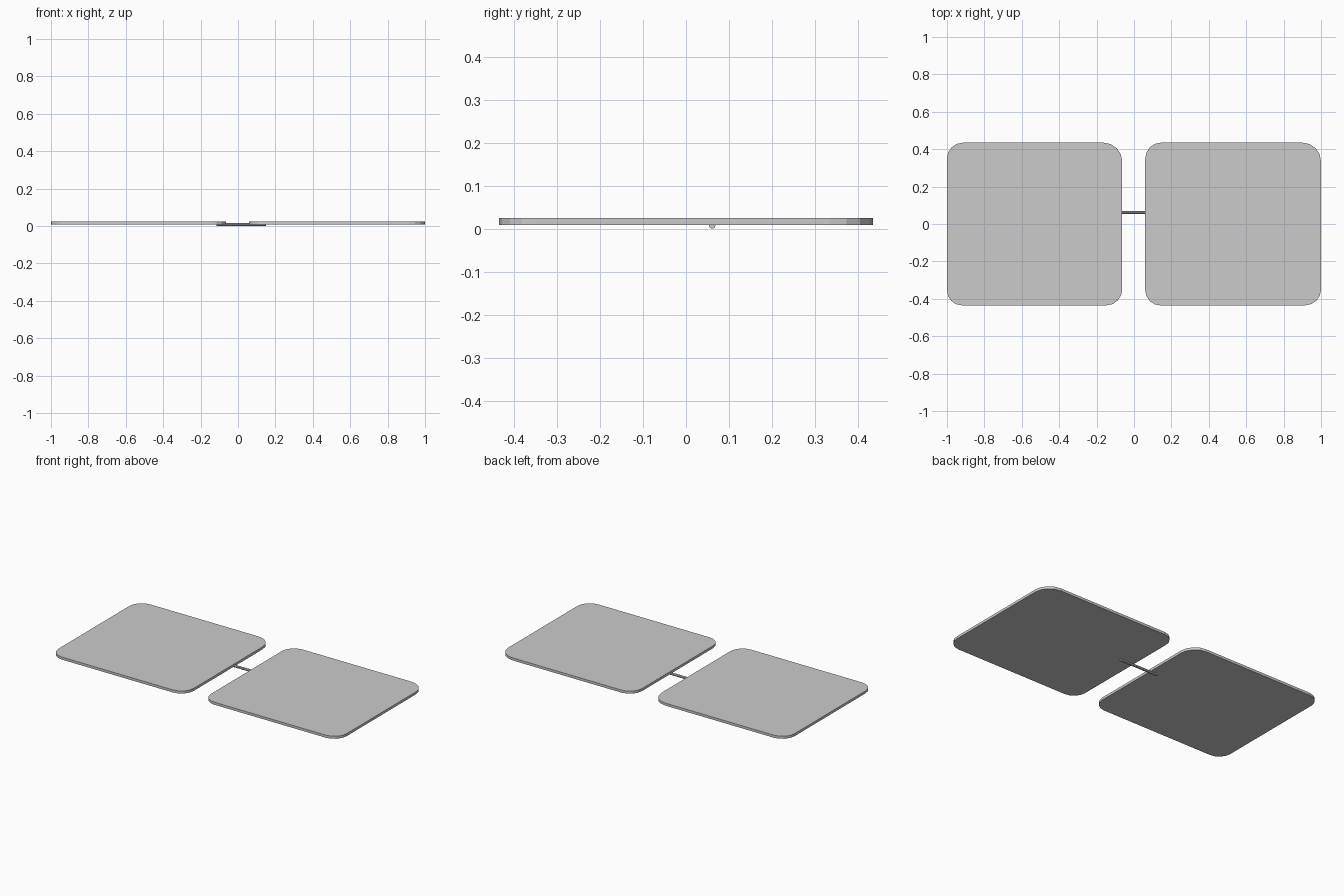
import bpy, bmesh, math
from mathutils import Matrix

if "Cube" in bpy.data.objects:
    bpy.data.objects.remove(bpy.data.objects["Cube"])

Z0, Z1 = 0.009, 0.025   # underside and top of the panels
HALF_Y = 0.435


def panel(name, x0, x1):
    """Flat slab with rounded corners, wider on the far right one."""
    # corner centres, start angle, radii
    corners = [(x1, HALF_Y, 0, 0.10), (x0, HALF_Y, 90, 0.085),
               (x0, -HALF_Y, 180, 0.08), (x1, -HALF_Y, 270, 0.085)]
    bm = bmesh.new()
    verts = []
    for x, y, start, r in corners:
        cx = x - math.copysign(r, x - (x0 + x1) / 2)
        cy = y - math.copysign(r, y)
        for i in range(5):
            a = math.radians(start + 22.5 * i)
            verts.append(bm.verts.new((cx + r * math.cos(a), cy + r * math.sin(a), Z0)))
    face = bm.faces.new(verts)
    top = bmesh.ops.extrude_face_region(bm, geom=[face], use_keep_orig=True)["geom"]
    bmesh.ops.translate(bm, vec=(0, 0, Z1 - Z0),
                        verts=[g for g in top if isinstance(g, bmesh.types.BMVert)])
    return finish(name, bm)


def finish(name, bm):
    bmesh.ops.recalc_face_normals(bm, faces=bm.faces)
    mesh = bpy.data.meshes.new(name)
    bm.to_mesh(mesh)
    bm.free()
    obj = bpy.data.objects.new(name, mesh)
    bpy.context.collection.objects.link(obj)
    return obj


# two panels
panel("left_panel", -1.0, -0.063)
panel("right_panel", 0.06, 1.0)

# thin eight-sided rod joining them, half sunk into the undersides
rod_x0, rod_x1, r = -0.115, 0.15, 0.008
bm = bmesh.new()
bmesh.ops.create_cone(
    bm, cap_ends=True, segments=8, radius1=r, radius2=r, depth=rod_x1 - rod_x0,
    matrix=Matrix.Translation(((rod_x0 + rod_x1) / 2, 0.061, r)) @ Matrix.Rotation(math.pi / 2, 4, 'Y'))
finish("connecting_rod", bm)
